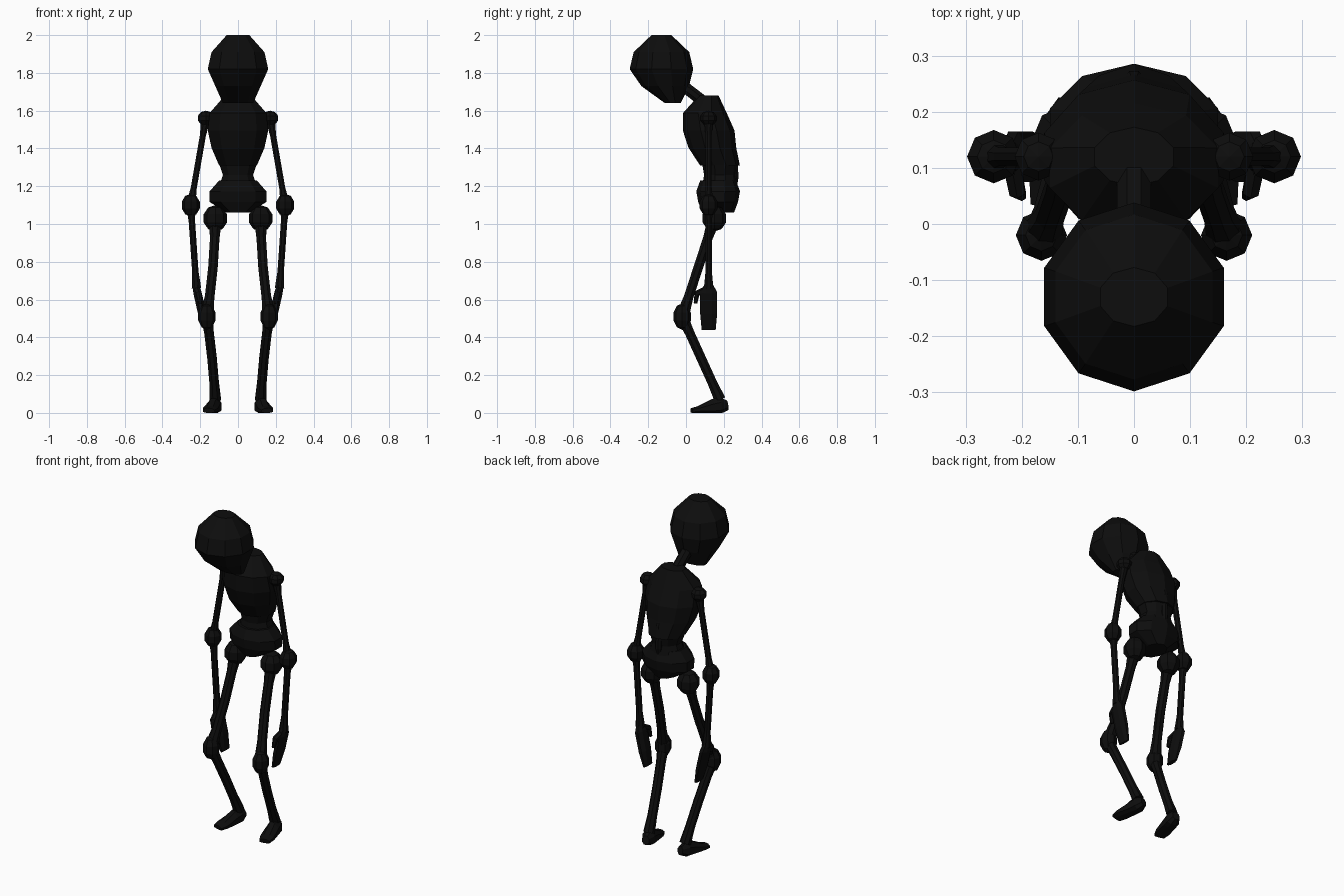
import bpy
import bmesh
import math
from mathutils import Vector

old = bpy.data.objects.get("Cube")
if old:
    bpy.data.objects.remove(old, do_unlink=True)

black = bpy.data.materials.new("charcoal_black")
black.use_nodes = True
shade = .004
black.diffuse_color = (shade, shade, shade, 1)
shader = black.node_tree.nodes["Principled BSDF"]
shader.inputs["Base Color"].default_value = black.diffuse_color


def loft(name, centres, widths, depths, sides=8, level=False):
    """Skin a row of elliptical rings; level keeps every ring horizontal."""
    bm = bmesh.new()
    grow = 1 / math.cos(math.pi / sides)
    last = len(centres) - 1
    loops = []
    for i, (centre, width, depth) in enumerate(zip(centres, widths, depths)):
        across, along = Vector((1, 0, 0)), Vector((0, 1, 0))
        if not level:
            tangent = (centres[min(i + 1, last)] - centres[max(i - 1, 0)]).normalized()
            across = (across - tangent * across.dot(tangent)).normalized()
            along = tangent.cross(across)
        loop = []
        for k in range(sides):
            angle = (k + .5) * math.tau / sides
            point = centre + grow * (across * width * math.cos(angle)
                                     + along * depth * math.sin(angle))
            point.z = max(point.z, 0)
            loop.append(bm.verts.new(point))
        loops.append(loop)
    for lower, upper in zip(loops, loops[1:]):
        for k in range(sides):
            n = (k + 1) % sides
            bm.faces.new((lower[k], lower[n], upper[n], upper[k]))
    bm.faces.new(loops[0])
    bm.faces.new(loops[-1])
    return finish(name, bm)


def finish(name, bm):
    bmesh.ops.recalc_face_normals(bm, faces=bm.faces)
    mesh = bpy.data.meshes.new(name)
    bm.to_mesh(mesh)
    bm.free()
    mesh.materials.append(black)
    part = bpy.data.objects.new(name, mesh)
    bpy.context.collection.objects.link(part)
    return part


def stack(name, bottom, top, widths, depths, middles):
    """Evenly spaced horizontal rings, centred on the body."""
    step = (top - bottom) / (len(widths) - 1)
    centres = [Vector((0, y, bottom + i * step)) for i, y in enumerate(middles)]
    return loft(name, centres, widths, depths, sides=10, level=True)


def bone(name, start, end, flare, shaft, bow=0):
    """A slim shaft flaring at both ends, bowed sideways if asked."""
    centres = []
    for t in (0, .2, .5, .8, 1):
        centres.append(start.lerp(end, t) + Vector((bow * math.sin(math.pi * t), 0, 0)))
    radii = [flare, shaft, shaft, shaft, flare]
    return loft(name, centres, radii, radii)


def joint(name, centre, radius, height):
    """A faceted knob with pointed ends."""
    bm = bmesh.new()
    bmesh.ops.create_uvsphere(bm, u_segments=8, v_segments=5, radius=radius)
    bmesh.ops.scale(bm, vec=(1, 1, height / radius), verts=bm.verts)
    bmesh.ops.translate(bm, vec=centre, verts=bm.verts)
    return finish(name, bm)


# Head, neck and trunk
stack("skull", 1.64, 2, widths=(.08, .12, .16, .14, .06),
      depths=(.04, .12, .16, .14, .05), middles=(-.07, -.11, -.13, -.13, -.13))
bone("neck", Vector((0, -.04, 1.75)), Vector((0, .13, 1.62)), flare=.03, shaft=.03)
stack("ribcage", 1.31, 1.68, widths=(.1, .14, .16, .15, .07),
      depths=(.1, .12, .13, .11, .05), middles=(.18, .14, .12, .1, .12))
stack("waist", 1.2, 1.32, widths=(.1, .08, .1), depths=(.09, .08, .09),
      middles=(.18, .18, .18))
stack("pelvis", 1.06, 1.23, widths=(.06, .15, .15, .1),
      depths=(.08, .1, .11, .09), middles=(.17, .17, .17, .17))
bone("spine_ridge", Vector((0, .25, 1.42)), Vector((0, .26, 1.2)), flare=.01, shaft=.02)

# Joint positions on the left side
shoulder = Vector((.17, .12, 1.56))
elbow = Vector((.25, .12, 1.1))
wrist = Vector((.22, .12, .66))
fingertips = Vector((.17, .12, .44))
thumb_tip = Vector((.2, .05, .58))
hip = Vector((.12, .15, 1.03))
knee = Vector((.165, -.02, .51))
ankle = Vector((.12, .18, .07))
heel = Vector((.115, .22, .04))
toes = Vector((.155, .03, .01))


def left_side():
    # Arm
    yield joint("shoulder", shoulder, radius=.045, height=.04)
    yield bone("upper_arm", shoulder, elbow, flare=.025, shaft=.016)
    yield joint("elbow", elbow, radius=.05, height=.06)
    yield bone("forearm", elbow, wrist, flare=.025, shaft=.017)
    palm = [wrist.lerp(fingertips, t) for t in (-.1, .1, .6, 1)]
    yield loft("hand", palm, (.015, .022, .022, .01), (.02, .045, .045, .037))
    thumb = [wrist, wrist.lerp(thumb_tip, .6) + Vector((0, -.02, .02)), thumb_tip]
    yield loft("thumb", thumb, (.016, .014, .008), (.016, .014, .008), sides=6)
    # Leg
    yield joint("hip", hip, radius=.065, height=.07)
    yield bone("thigh", hip, knee, flare=.035, shaft=.025, bow=-.01)
    yield joint("knee", knee, radius=.048, height=.07)
    yield bone("shin", knee, ankle, flare=.03, shaft=.025, bow=-.005)
    sole = [heel.lerp(toes, t) for t in (0, .2, .4, .8, 1)]
    yield loft("foot", sole, (.02, .036, .036, .04, .03), (.025, .05, .045, .02, .015))


# Mirror every limb part to the right side
for part in list(left_side()):
    twin = part.copy()
    twin.data = part.data.copy()
    twin.name = "right_" + part.name
    part.name = "left_" + part.name
    for vertex in twin.data.vertices:
        vertex.co.x *= -1
    twin.data.flip_normals()
    bpy.context.collection.objects.link(twin)
